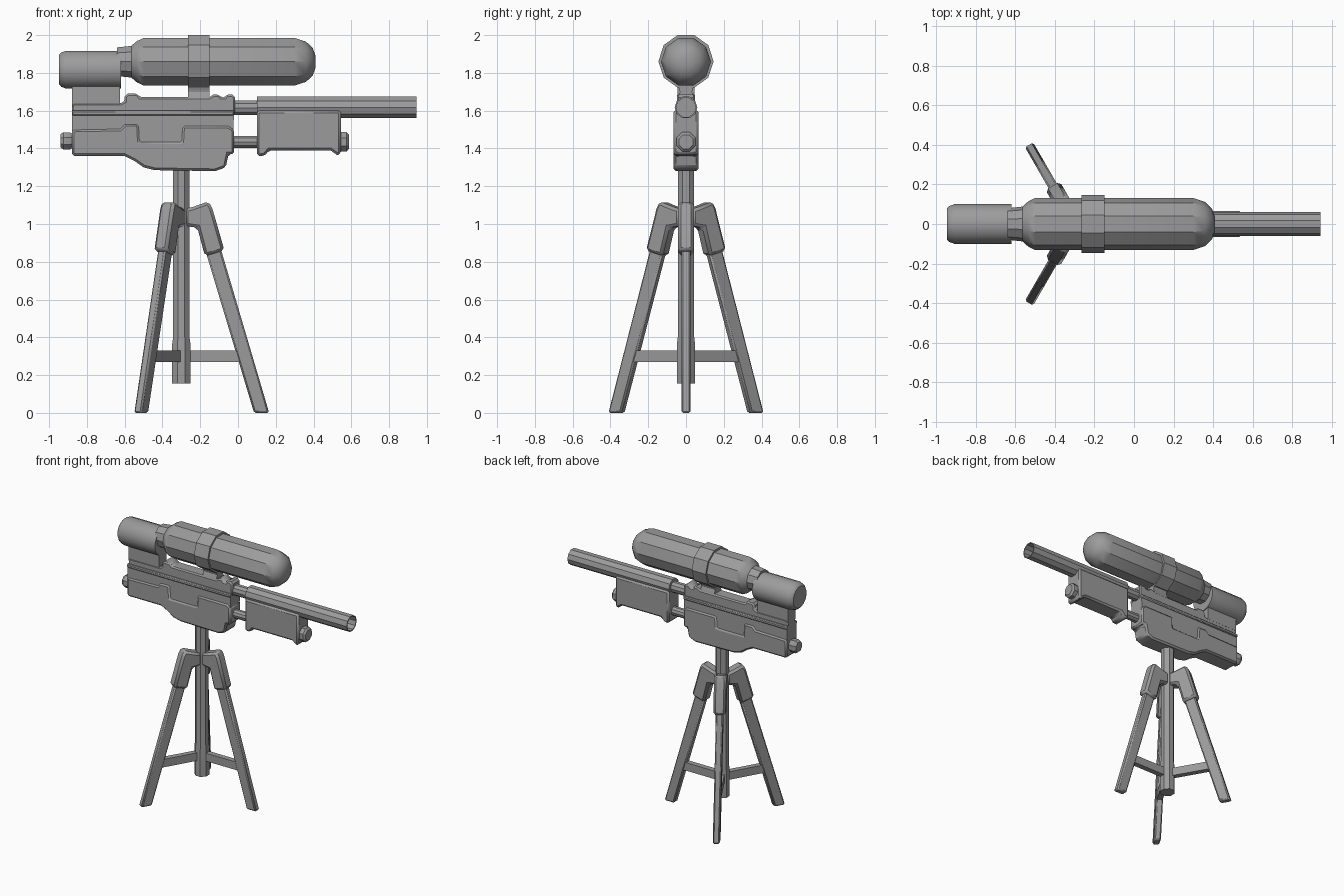
import bpy, bmesh, math
from mathutils import Matrix

if "Cube" in bpy.data.objects:
    bpy.data.objects.remove(bpy.data.objects["Cube"])

grey = bpy.data.materials.new("gunmetal grey")
grey.diffuse_color = (0.33, 0.33, 0.33, 1)
grey.use_nodes = True
grey.node_tree.nodes["Principled BSDF"].inputs["Base Color"].default_value = grey.diffuse_color


def finish(name, bm, bevel=0.0):
    bmesh.ops.recalc_face_normals(bm, faces=bm.faces[:])
    mesh = bpy.data.meshes.new(name)
    bm.to_mesh(mesh)
    bm.free()
    mesh.materials.append(grey)
    ob = bpy.data.objects.new(name, mesh)
    bpy.context.collection.objects.link(ob)
    if bevel:
        mod = ob.modifiers.new("chamfer", 'BEVEL')
        mod.width, mod.segments, mod.limit_method = bevel, 1, 'ANGLE'
        mod.angle_limit = math.radians(50)
    bpy.ops.object.select_all(action='DESELECT')
    ob.select_set(True)
    bpy.context.view_layer.objects.active = ob
    bpy.ops.object.shade_smooth_by_angle(angle=math.radians(30))
    return ob


def slab(name, pts, half, bevel=0.0, matrix=None):
    """Side profile in x,z given thickness along y."""
    bm = bmesh.new()
    face = bm.faces.new([bm.verts.new((x, -half, z)) for x, z in pts])
    ext = bmesh.ops.extrude_face_region(bm, geom=[face])
    verts = [g for g in ext["geom"] if isinstance(g, bmesh.types.BMVert)]
    bmesh.ops.translate(bm, verts=verts, vec=(0, 2 * half, 0))
    if matrix:
        bm.transform(matrix)
    return finish(name, bm, bevel)


def lathe(name, profile, sides, matrix, phase=0.0):
    """Rings of (distance, radius) along local x, capped at both ends."""
    bm = bmesh.new()
    rings = []
    for d, r in profile:
        rings.append([bm.verts.new((d, r * math.cos(phase + math.tau * i / sides),
                                    r * math.sin(phase + math.tau * i / sides)))
                      for i in range(sides)])
    for a, b in zip(rings, rings[1:]):
        for i in range(sides):
            j = (i + 1) % sides
            bm.faces.new((a[i], a[j], b[j], b[i]))
    bm.faces.new(rings[0])
    bm.faces.new(rings[-1])
    bm.transform(matrix)
    return finish(name, bm)


def at(z):
    return Matrix.Translation((0, 0, z))


POLE = Matrix.Translation((-0.30, 0, 0))
UP = POLE @ Matrix.Rotation(-math.pi / 2, 4, 'Y')

# Tripod: centre pole with a thicker foot
lathe("centre_pole", [(0.155, 0.053), (0.36, 0.053), (0.40, 0.047), (1.31, 0.047)],
      8, UP, math.pi / 8)

# Three legs, each with a shoulder sleeve and a brace
for i in range(3):
    m = POLE @ Matrix.Rotation(math.tau * i / 3, 4, 'Z')
    slab(f"leg_{i}", [(0.10, 0.95), (0.185, 0.95), (0.465, 0), (0.385, 0)], 0.024, 0.009, m)
    slab(f"leg_sleeve_{i}", [(0.02, 1.08), (0.06, 1.09), (0.145, 1.12), (0.165, 1.08),
                             (0.228, 0.86), (0.125, 0.83), (0.085, 0.98), (0.02, 0.99)],
         0.042, 0.015, m)
    slab(f"leg_brace_{i}", [(0.02, 0.27), (0.315, 0.27), (0.30, 0.33), (0.02, 0.33)],
         0.020, 0.0, m)

# Receiver: inner body, thicker notched side panel, side strip and top rail
slab("receiver_core", [(-0.88, 1.40), (-0.03, 1.40), (-0.02, 1.60), (-0.88, 1.60)], 0.056)
slab("receiver_panel", [(-0.88, 1.36), (-0.60, 1.36), (-0.55, 1.335), (-0.50, 1.30),
                        (-0.44, 1.285), (-0.12, 1.28), (-0.065, 1.30), (-0.05, 1.37),
                        (-0.02, 1.37), (-0.02, 1.50), (-0.05, 1.52), (-0.295, 1.52),
                        (-0.30, 1.435), (-0.52, 1.435), (-0.525, 1.53), (-0.60, 1.53),
                        (-0.625, 1.505), (-0.88, 1.50)], 0.066, 0.012)
slab("side_strip", [(-0.88, 1.575), (-0.02, 1.575), (-0.02, 1.60), (-0.88, 1.60)], 0.065, 0.006)
slab("top_rail", [(-0.88, 1.58), (-0.015, 1.58), (-0.015, 1.67), (-0.03, 1.685),
                  (-0.06, 1.685), (-0.07, 1.67), (-0.09, 1.67), (-0.10, 1.685),
                  (-0.13, 1.685), (-0.15, 1.672), (-0.52, 1.672), (-0.535, 1.69),
                  (-0.585, 1.69), (-0.60, 1.675), (-0.60, 1.65), (-0.62, 1.64),
                  (-0.88, 1.64)], 0.048, 0.010)

# Barrel with open muzzle, and the rods joining it to the receiver
lathe("barrel", [(0.10, 0.060), (0.945, 0.060), (0.945, 0.052), (0.80, 0.052)], 10, at(1.617))
lathe("upper_rod", [(-0.04, 0.041), (0.12, 0.041)], 10, at(1.615))
lathe("lower_rod", [(-0.04, 0.033), (0.12, 0.033)], 10, at(1.435))

# Foregrip and knobs
slab("foregrip", [(0.10, 1.36), (0.14, 1.36), (0.165, 1.39), (0.49, 1.39), (0.525, 1.365),
                  (0.545, 1.37), (0.545, 1.60), (0.10, 1.60)], 0.066, 0.012)
lathe("front_knob", [(0.53, 0.055), (0.575, 0.055), (0.588, 0.040)], 8, at(1.435), math.pi / 8)
lathe("rear_knob", [(-0.94, 0.038), (-0.925, 0.049), (-0.89, 0.049), (-0.87, 0.038)],
      8, at(1.44), math.pi / 8)

# Scope: tapered tube, clamp ring, neck and eyepiece
lathe("scope_tube", [(-0.64, 0.080), (-0.565, 0.088), (-0.535, 0.115), (-0.50, 0.132),
                     (0.30, 0.132), (0.36, 0.112), (0.395, 0.078), (0.41, 0.035)],
      10, at(1.859))
lathe("scope_ring", [(-0.265, 0.146), (-0.15, 0.146)], 10, at(1.861))
lathe("scope_eyepiece", [(-0.947, 0.080), (-0.935, 0.093), (-0.91, 0.102), (-0.62, 0.102)],
      16, at(1.817), math.pi / 16)

# Pedestals holding the scope: waisted ring mount and rear block
bm = bmesh.new()
layers = []
for z, h in ((1.65, 0.048), (1.68, 0.040), (1.70, 0.032), (1.72, 0.036), (1.75, 0.055)):
    layers.append([bm.verts.new((x, y, z)) for x, y in
                   ((-0.265, -h), (-0.15, -h), (-0.15, h), (-0.265, h))])
for a, b in zip(layers, layers[1:]):
    for k in range(4):
        n = (k + 1) % 4
        bm.faces.new((a[k], a[n], b[n], b[k]))
bm.faces.new(layers[0])
bm.faces.new(layers[-1])
finish("ring_mount", bm)
slab("rear_mount", [(-0.88, 1.62), (-0.625, 1.62), (-0.625, 1.75), (-0.88, 1.75)], 0.045)
